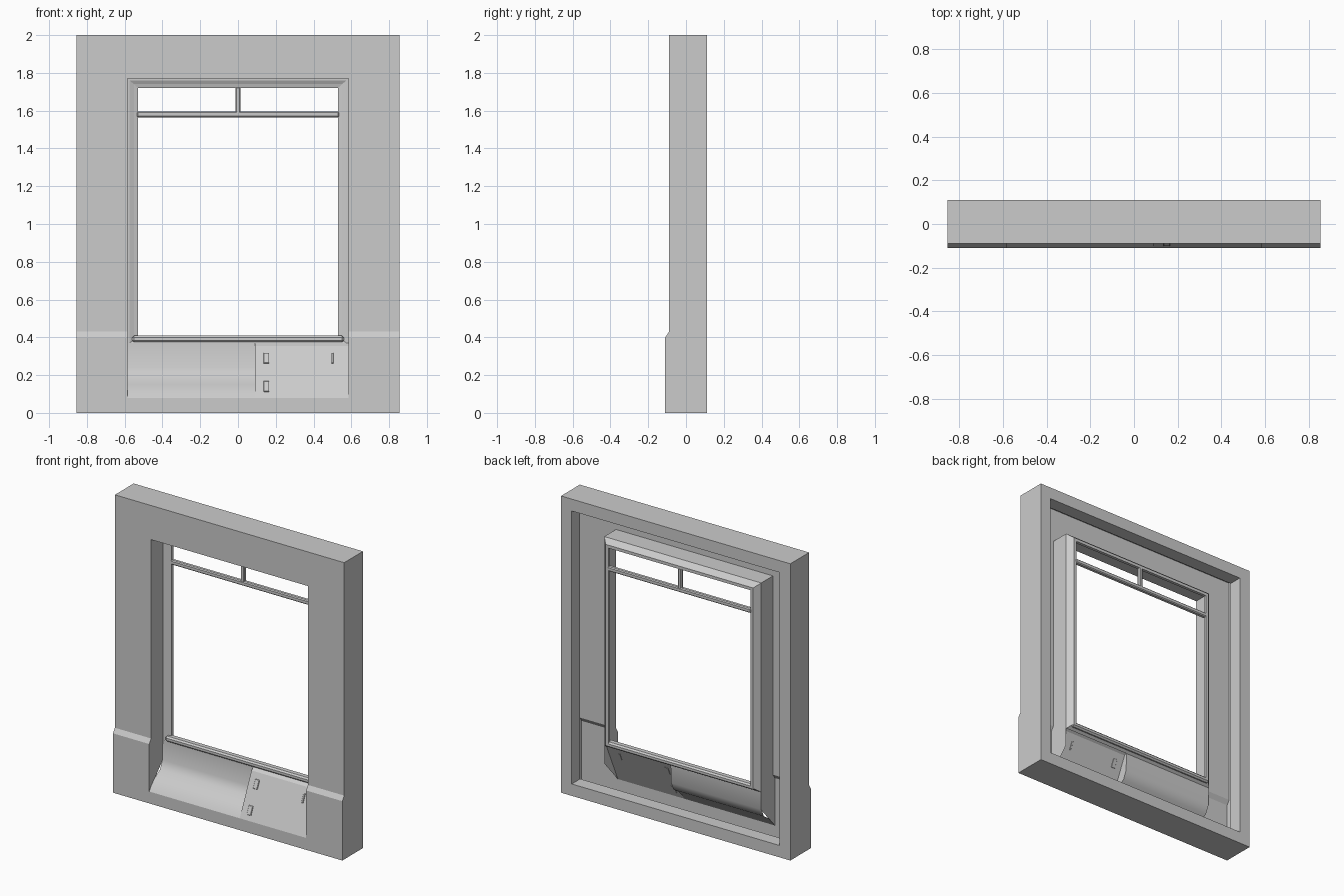
import bpy, bmesh, math
from mathutils import Matrix

if "Cube" in bpy.data.objects:
    bpy.data.objects.remove(bpy.data.objects["Cube"], do_unlink=True)

grey = bpy.data.materials.new("plain_grey")
grey.use_nodes = True
COLOUR = (0.6, 0.6, 0.6, 1)
grey.diffuse_color = COLOUR
grey.node_tree.nodes["Principled BSDF"].inputs["Base Color"].default_value = COLOUR

W, H, BACK = 0.855, 2.0, 0.11          # wall half width, height, rear plane
OX, OTOP, OBOT = 0.585, 1.77, 0.08     # wall opening
PLINTH, STEP = 0.40, 0.43              # thicker foot of the wall


def front(z):
    """Depth of the wall face, which stands proud at the foot."""
    t = min(max((z - PLINTH) / (STEP - PLINTH), 0), 1)
    return -0.11 + 0.02 * t


def finish(name, bm, fix=True):
    if fix:
        bmesh.ops.recalc_face_normals(bm, faces=bm.faces)
    mesh = bpy.data.meshes.new(name)
    bm.to_mesh(mesh)
    bm.free()
    mesh.materials.append(grey)
    ob = bpy.data.objects.new(name, mesh)
    bpy.context.collection.objects.link(ob)
    return ob


def smooth(ob, angle):
    bpy.ops.object.select_all(action="DESELECT")
    ob.select_set(True)
    bpy.context.view_layer.objects.active = ob
    bpy.ops.object.shade_smooth_by_angle(angle=math.radians(angle))


def loft(name, rings, closed=True, wrap=False):
    """Skin a row of equally long point rings."""
    bm = bmesh.new()
    rows = [[bm.verts.new(p) for p in ring] for ring in rings]
    if wrap:
        rows.append(rows[0])
    n = len(rows[0])
    for a, b in zip(rows, rows[1:]):
        for i in range(n if closed else n - 1):
            j = (i + 1) % n
            bm.faces.new((a[i], a[j], b[j], b[i]))
    return finish(name, bm)


def rect(hx, z0, z1, y):
    return [(-hx, y, z0), (hx, y, z0), (hx, y, z1), (-hx, y, z1)]


def box(name, centre, size, tilt=0.0, bevel=0.0):
    bm = bmesh.new()
    m = (Matrix.Translation(centre) @ Matrix.Rotation(tilt, 4, "X")
         @ Matrix.Diagonal((*size, 1)))
    bmesh.ops.create_cube(bm, size=1, matrix=m)
    if bevel:
        bmesh.ops.bevel(bm, geom=list(bm.edges), offset=bevel, segments=1,
                        affect="EDGES")
    return finish(name, bm)


# Front sheet of the wall with the opening left out
bm = bmesh.new()
cols = [-W, -OX, OX, W]
rows = [0, OBOT, PLINTH, STEP, OTOP, H]
grid = [[bm.verts.new((x, front(z), z)) for x in cols] for z in rows]
for r in range(len(rows) - 1):
    for c in range(3):
        if c == 1 and 0 < r < len(rows) - 2:
            continue
        bm.faces.new((grid[r][c], grid[r][c + 1],
                      grid[r + 1][c + 1], grid[r + 1][c]))
finish("wall_front", bm, fix=False)

# Hollow outer casing: sides, rear rim and its inward return
levels = [0, PLINTH, STEP, H]
outline = [(-W, z) for z in levels] + [(W, z) for z in reversed(levels)]
RIM = 0.08
inner = [(math.copysign(W - RIM, x), min(max(z, RIM), H - RIM))
         for x, z in outline]
loft("wall_casing", [
    [(x, front(z), z) for x, z in outline],
    [(x, BACK, z) for x, z in outline],
    [(x, BACK, z) for x, z in inner],
    [(x, 0.02, z) for x, z in inner]])

# Reveal lining the opening; its feet rise along the sloping ledge
path = [(-OX, OBOT), (-OX, PLINTH), (-OX, STEP), (-OX, OTOP)]
path += [(-x, z) for x, z in reversed(path)]
loft("reveal", [
    [(x, front(z), z) for x, z in path],
    [(x, 0.035, 0.24 if z == OBOT else z) for x, z in path]], closed=False)

# Window frame with a chamfered section
loft("window_frame", [
    rect(OX, 0.36, OTOP, 0.035),
    rect(0.575, 0.37, 1.76, 0.035),
    rect(0.55, 0.385, 1.74, 0.045),
    rect(0.53, 0.40, 1.72, 0.05),
    rect(0.53, 0.40, 1.72, 0.07),
    rect(0.55, 0.39, 1.74, 0.07)], wrap=True)

# Glazing bars and sill
box("transom_bar", (0, 0.058, 1.58), (1.07, 0.03, 0.03), bevel=0.006)
box("mullion", (0, 0.058, 1.655), (0.028, 0.026, 0.14), bevel=0.006)
box("sill", (0, 0.045, 0.392), (1.12, 0.05, 0.036), bevel=0.01)

# Lower apron: recessed panel and ledge on the right, sloping hatch on the left
SPLIT = 0.09
ledge = [(0.035, 0.37), (0.03, 0.24), (0.005, 0.185), (-0.05, 0.15),
         (-0.09, 0.11), (-0.11, OBOT)]
hatch = [(0.035, 0.37), (0.015, 0.355), (-0.11, OBOT)]
smooth(loft("apron_panel", [[(x, y, z) for y, z in ledge]
                            for x in (-OX, SPLIT)], closed=False), 40)
loft("hatch", [[(x, y, z) for y, z in hatch] for x in (SPLIT, OX)],
     closed=False)

# Cheek closing the gap between hatch and ledge
bm = bmesh.new()
bm.faces.new([bm.verts.new((SPLIT, y, z))
              for y, z in ledge + hatch[-2:0:-1]])
finish("hatch_cheek", bm)

# Hinge clips and latch lying on the hatch
(top_y, top_z), (low_y, low_z) = hatch[1:]
slope = math.atan2(top_y - low_y, top_z - low_z)
for name, x, z, w in (("upper_hinge", 0.15, 0.29, 0.03),
                      ("lower_hinge", 0.15, 0.14, 0.03),
                      ("latch", 0.50, 0.29, 0.012)):
    y = low_y + (top_y - low_y) * (z - low_z) / (top_z - low_z)
    box(name, (x, y - 0.003, z), (w, 0.009, 0.06), tilt=-slope, bevel=0.002)
